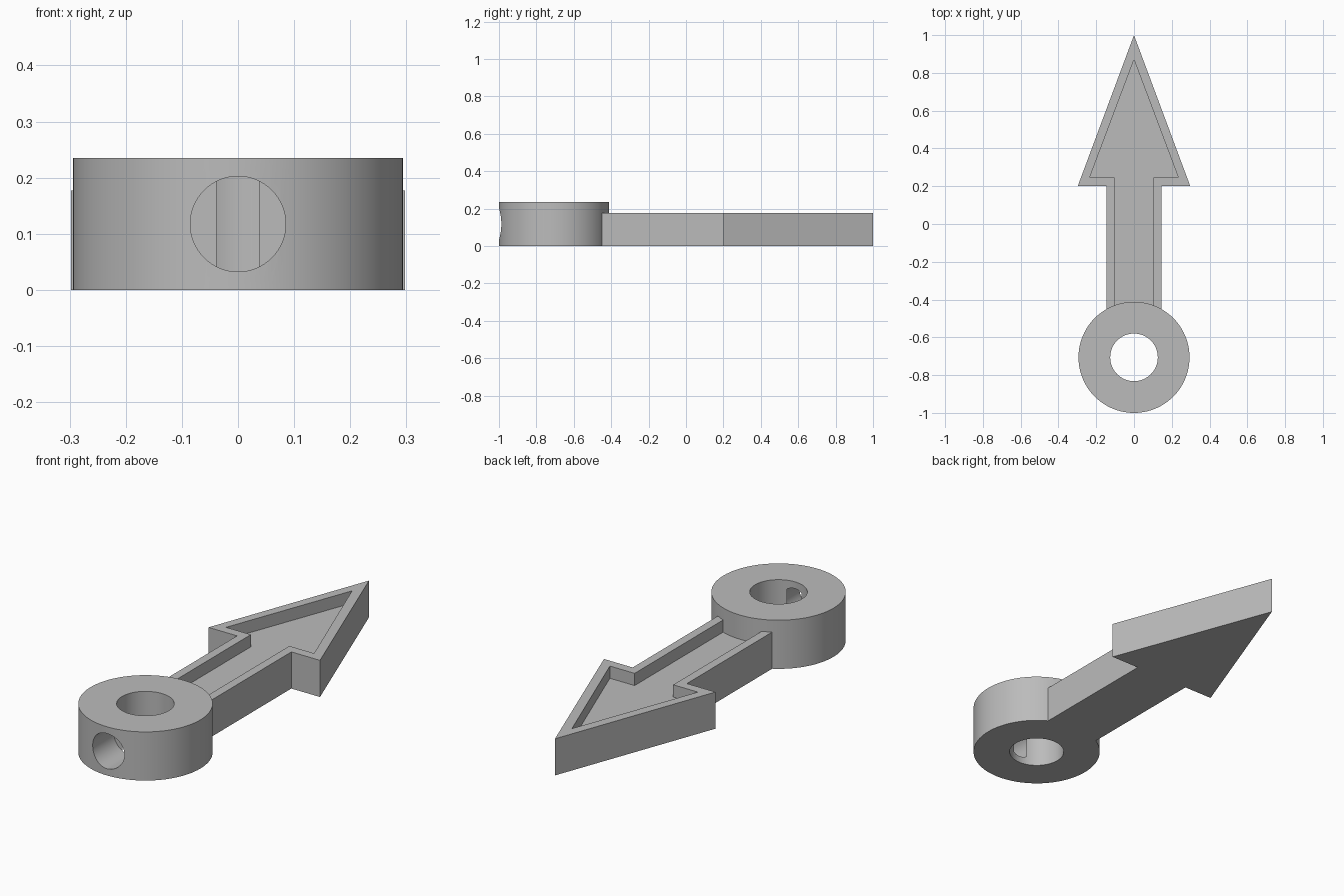
import bpy, bmesh
from math import radians
from mathutils import Matrix

cube = bpy.data.objects.get("Cube")
if cube:
    bpy.data.objects.remove(cube, do_unlink=True)

HUB_Y, HUB_R, HUB_H = -0.706, 0.294, 0.235
ARROW_H, FLOOR_Z = 0.177, 0.118

grey = bpy.data.materials.new("plain_grey")
grey.use_nodes = True
colour = (0.5, 0.5, 0.5, 1)
grey.diffuse_color = colour
grey.node_tree.nodes["Principled BSDF"].inputs["Base Color"].default_value = colour


def make_object(name, bm):
    bmesh.ops.recalc_face_normals(bm, faces=bm.faces)
    mesh = bpy.data.meshes.new(name)
    bm.to_mesh(mesh)
    bm.free()
    mesh.materials.append(grey)
    obj = bpy.data.objects.new(name, mesh)
    bpy.context.collection.objects.link(obj)
    return obj


def prism(name, half, z0, z1):
    """Extrude an outline given by its tip and right half, mirrored in x."""
    outline = half + [(-x, y) for x, y in reversed(half) if x > 0]
    bm = bmesh.new()
    face = bm.faces.new([bm.verts.new((x, y, z0)) for x, y in outline])
    top = bmesh.ops.extrude_face_region(bm, geom=[face])["geom"]
    verts = [v for v in top if isinstance(v, bmesh.types.BMVert)]
    bmesh.ops.translate(bm, verts=verts, vec=(0, 0, z1 - z0))
    return make_object(name, bm)


def cylinder(name, radius, depth, centre, segments, tilt=0):
    bm = bmesh.new()
    matrix = Matrix.Translation(centre) @ Matrix.Rotation(radians(tilt), 4, "X")
    bmesh.ops.create_cone(bm, cap_ends=True, segments=segments, radius1=radius,
                          radius2=radius, depth=depth, matrix=matrix)
    return make_object(name, bm)


def combine(target, tool, operation):
    """Apply a boolean, then discard the tool."""
    mod = target.modifiers.new(operation.lower(), "BOOLEAN")
    mod.operation, mod.object, mod.solver = operation, tool, "EXACT"
    bpy.context.view_layer.objects.active = target
    bpy.ops.object.modifier_apply(modifier=mod.name)
    bpy.data.objects.remove(tool, do_unlink=True)


# Arrow with a raised rim around a sunken floor
pointer = prism("arrow_pointer", [(0, 1), (0.298, 0.2), (0.145, 0.2), (0.145, -0.5)],
                0, ARROW_H)
recess = prism("recess_cutter", [(0, 0.87), (0.235, 0.245), (0.103, 0.245), (0.103, -0.48)],
               FLOOR_Z, HUB_H)
combine(pointer, recess, "DIFFERENCE")

# Round hub closing the end of the shaft
hub = cylinder("hub", HUB_R, HUB_H, (0, HUB_Y, HUB_H / 2), 96)
combine(pointer, hub, "UNION")

# Vertical bore
bore = cylinder("bore_cutter", 0.126, 1, (0, HUB_Y, HUB_H / 2), 64)
combine(pointer, bore, "DIFFERENCE")

# Flat-bottomed screw hole that just breaks into the bore
hole_end, hole_start = -0.826, -1.1
screw = cylinder("screw_hole_cutter", 0.085, hole_end - hole_start,
                 (0, (hole_end + hole_start) / 2, HUB_H / 2), 64, 90)
combine(pointer, screw, "DIFFERENCE")

# Smooth the round walls, keep the edges crisp
bpy.ops.object.select_all(action="DESELECT")
pointer.select_set(True)
bpy.context.view_layer.objects.active = pointer
bpy.ops.object.shade_smooth_by_angle(angle=radians(30))
